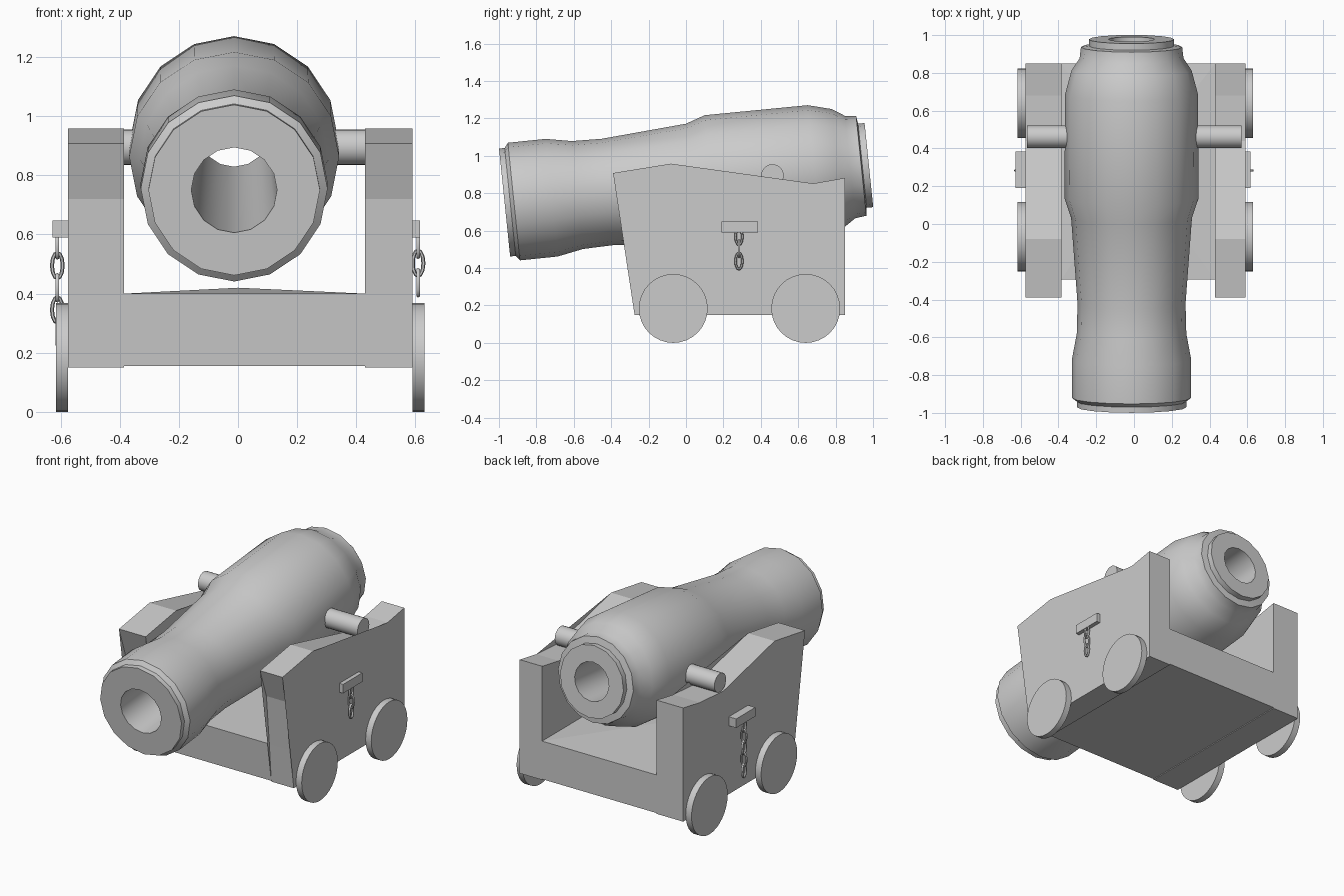
import bpy, bmesh, math
from mathutils import Matrix, Vector

if "Cube" in bpy.data.objects:
    bpy.data.objects.remove(bpy.data.objects["Cube"])

def finish(name, bm, smooth=None):
    bmesh.ops.recalc_face_normals(bm, faces=bm.faces)
    me = bpy.data.meshes.new(name)
    bm.to_mesh(me)
    bm.free()
    ob = bpy.data.objects.new(name, me)
    bpy.context.collection.objects.link(ob)
    if smooth:
        bpy.ops.object.select_all(action='DESELECT')
        ob.select_set(True)
        bpy.context.view_layer.objects.active = ob
        bpy.ops.object.shade_smooth_by_angle(angle=math.radians(smooth))
    return ob

def prism(name, profile, x0, x1):
    """Extrude a (y, z) outline from x0 to x1."""
    bm = bmesh.new()
    a = [bm.verts.new((x0, y, z)) for y, z in profile]
    b = [bm.verts.new((x1, y, z)) for y, z in profile]
    n = len(a)
    bm.faces.new(a)
    bm.faces.new(b[::-1])
    for i in range(n):
        j = (i + 1) % n
        bm.faces.new((a[i], b[i], b[j], a[j]))
    bmesh.ops.triangulate(bm, faces=[f for f in bm.faces if len(f.verts) > 4])
    return finish(name, bm)

def disc(name, x0, x1, y, z, r, sides):
    """Cylinder lying along x."""
    bm = bmesh.new()
    m = Matrix.Translation(((x0 + x1) / 2, y, z)) @ Matrix.Rotation(math.pi / 2, 4, 'Y')
    bmesh.ops.create_cone(bm, cap_ends=True, segments=sides, radius1=r, radius2=r,
                          depth=abs(x1 - x0), matrix=m)
    return finish(name, bm, 35)

def chain(name, x, y, centres):
    """Oval links, every second one turned a quarter."""
    bm = bmesh.new()
    n, k, wire = 12, 6, 0.007
    for i, zc in enumerate(centres):
        rings = []
        for s in range(n):
            a = 2 * math.pi * s / n
            ring = []
            for t in range(k):
                b = 2 * math.pi * t / k
                w = (0.018 + wire * math.cos(b)) * math.cos(a)
                h = (0.043 + wire * math.cos(b)) * math.sin(a)
                d = wire * math.sin(b)
                p = (d, w, h) if i % 2 == 0 else (w, d, h)
                ring.append(bm.verts.new(Vector((x, y, zc)) + Vector(p)))
            rings.append(ring)
        for s in range(n):
            r0, r1 = rings[s], rings[(s + 1) % n]
            for t in range(k):
                u = (t + 1) % k
                bm.faces.new((r0[t], r1[t], r1[u], r0[u]))
    return finish(name, bm, 60)

# Barrel: 16-sided lathe with an open bore, tilted muzzle-down
profile = [(-0.975, 0.29), (-0.945, 0.29), (-0.925, 0.316), (-0.722, 0.316),
           (-0.583, 0.29), (-0.423, 0.286), (0.033, 0.32), (0.137, 0.355),
           (0.69, 0.352), (0.817, 0.318), (0.882, 0.275), (0.942, 0.268),
           (0.948, 0.226), (0.983, 0.226), (0.983, 0.122), (-0.975, 0.145)]
SIDES = 16
bm = bmesh.new()
rings = [[bm.verts.new((r * math.sin(2 * math.pi * i / SIDES), t,
                        r * math.cos(2 * math.pi * i / SIDES))) for i in range(SIDES)]
         for t, r in profile]
for j in range(len(rings)):
    p, q = rings[j], rings[(j + 1) % len(rings)]
    for i in range(SIDES):
        k = (i + 1) % SIDES
        bm.faces.new((p[i], p[k], q[k], q[i]))
barrel = finish("barrel", bm, 35)
barrel.location = (-0.013, 0, 0.85)
barrel.rotation_euler = (math.radians(5.87), 0, 0)

# Carriage cheeks
cheek = [(-0.275, 0.15), (-0.295, 0.4), (-0.325, 0.72), (-0.39, 0.908), (-0.08, 0.958),
         (0.44, 0.835), (0.68, 0.852), (0.85, 0.882), (0.85, 0.15)]
prism("left_cheek", cheek, -0.575, -0.385)
prism("right_cheek", cheek, 0.43, 0.59)

# Carriage bed with slightly raised middle
bm = bmesh.new()
x0, x1 = -0.385, 0.43
lo = [bm.verts.new(c) for c in ((x0, -0.275, 0.155), (x1, -0.275, 0.155),
                                (x1, 0.85, 0.155), (x0, 0.85, 0.155))]
hi = [bm.verts.new(c) for c in ((x0, -0.295, 0.4), (x1, -0.295, 0.4),
                                (x1, 0.85, 0.4), (x0, 0.85, 0.4))]
top = bm.verts.new((0, 0.3, 0.42))
bm.faces.new(lo[::-1])
for i in range(4):
    j = (i + 1) % 4
    bm.faces.new((lo[i], lo[j], hi[j], hi[i]))
    bm.faces.new((hi[i], hi[j], top))
finish("bed", bm)

# Wheels, trunnions, brackets and chains on each side
for side, wx0, wx1, t0, t1, bx in (("left", -0.575, -0.616, -0.32, -0.567, -0.627),
                                   ("right", 0.59, 0.63, 0.30, 0.57, 0.616)):
    for end, y in (("front", -0.068), ("rear", 0.64)):
        disc(f"{side}_{end}_wheel", wx0, wx1, y, 0.184, 0.184, 32)
    disc(f"{side}_trunnion", t0, t1, 0.462, 0.895, 0.06, 24)
    prism(f"{side}_bracket", [(0.19, 0.59), (0.385, 0.59), (0.385, 0.648), (0.19, 0.648)],
          wx0, bx)
chain("left_chain", -0.611, 0.283, [0.565, 0.495, 0.42, 0.345, 0.272])
chain("right_chain", 0.609, 0.283, [0.567, 0.503, 0.437])
